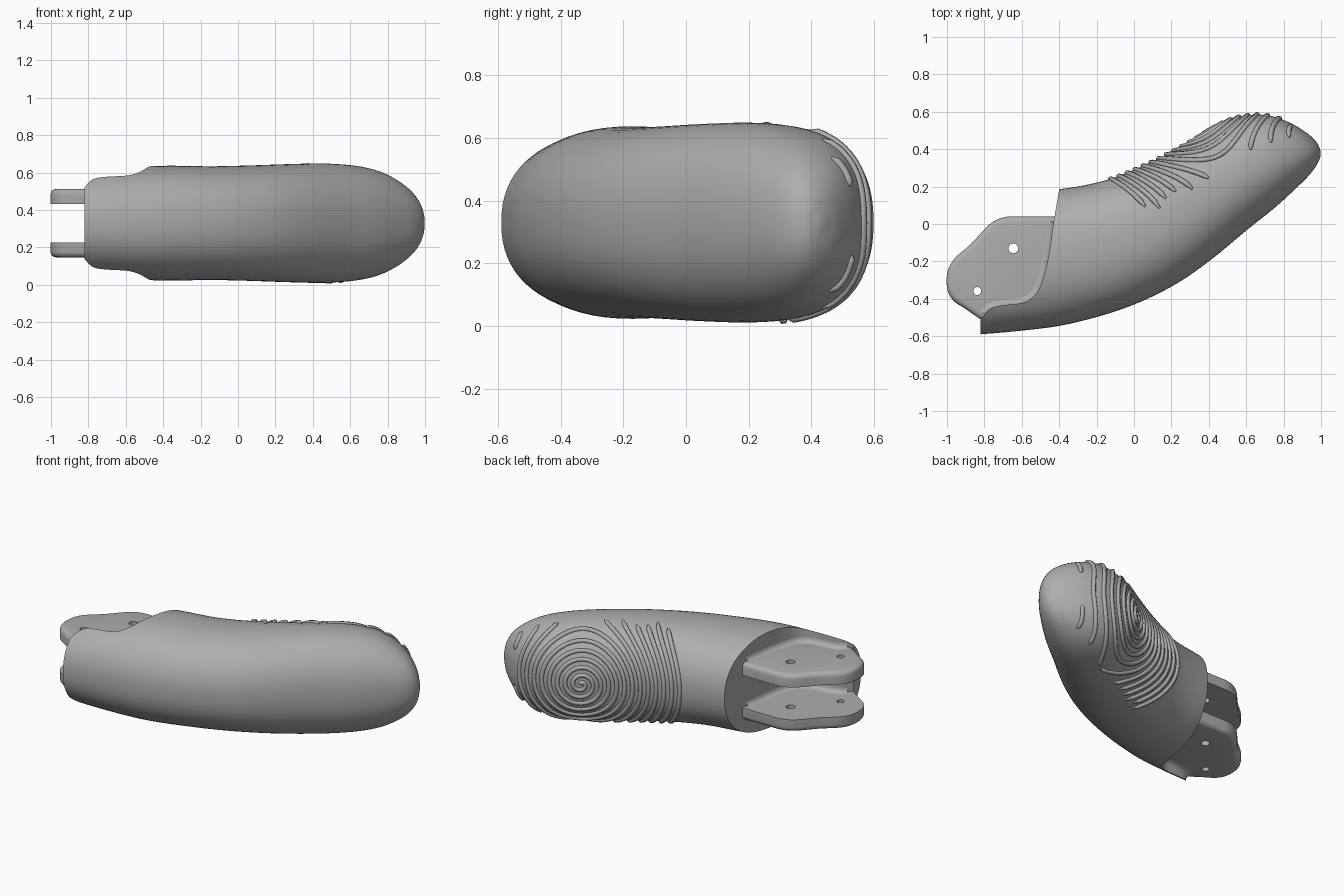
import bpy, bmesh, math
from mathutils import Vector
from mathutils.bvhtree import BVHTree

if "Cube" in bpy.data.objects:
    bpy.data.objects.remove(bpy.data.objects["Cube"])

grey = bpy.data.materials.new("matte grey")
grey.use_nodes = True
COLOUR = (0.42, 0.42, 0.42, 1)
grey.diffuse_color = COLOUR
grey.node_tree.nodes["Principled BSDF"].inputs["Base Color"].default_value = COLOUR
MID = 0.33  # height of the symmetry plane


def smooth_path(points, steps):
    """Catmull-Rom interpolation of tuples of any length."""
    pts = [Vector(p) for p in points]
    pts = [2 * pts[0] - pts[1]] + pts + [2 * pts[-1] - pts[-2]]
    out = []
    for a, b, c, d in zip(pts, pts[1:], pts[2:], pts[3:]):
        for i in range(steps):
            t = i / steps
            out.append(0.5 * (2 * b + (c - a) * t + (2 * a - 5 * b + 4 * c - d) * t * t
                              + (3 * b - a - 3 * c + d) * t ** 3))
    return out + [pts[-2]]


def add_object(name, bm):
    bmesh.ops.recalc_face_normals(bm, faces=bm.faces)
    mesh = bpy.data.meshes.new(name)
    bm.to_mesh(mesh)
    obj = bpy.data.objects.new(name, mesh)
    bpy.context.collection.objects.link(obj)
    mesh.materials.append(grey)
    return obj


def activate(obj):
    bpy.ops.object.select_all(action='DESELECT')
    obj.select_set(True)
    bpy.context.view_layer.objects.active = obj


def shade(obj):
    activate(obj)
    bpy.ops.object.shade_smooth_by_angle(angle=math.radians(35))


def prism(outline, low, high):
    bm = bmesh.new()
    base = bm.faces.new([bm.verts.new((p[0], p[1], low)) for p in outline])
    top = bmesh.ops.extrude_face_region(bm, geom=[base])["geom"]
    verts = [v for v in top if isinstance(v, bmesh.types.BMVert)]
    bmesh.ops.translate(bm, verts=verts, vec=(0, 0, high - low))
    return bm


def cut(obj, cutter):
    mod = obj.modifiers.new("cut", 'BOOLEAN')
    mod.operation = 'DIFFERENCE'
    mod.solver = 'EXACT'
    mod.object = cutter
    activate(obj)
    bpy.ops.object.modifier_apply(modifier=mod.name)
    bpy.data.objects.remove(cutter)


# Fingertip body: front x, front y, back x, back y, half height
stations = [
    (-0.86, -0.593, -0.78, 0.13, 0.285), (-0.6, -0.57, -0.55, 0.16, 0.3),
    (-0.35, -0.535, -0.4, 0.185, 0.307), (-0.05, -0.45, -0.25, 0.21, 0.304),
    (0.2, -0.335, -0.1, 0.25, 0.308), (0.4, -0.2, 0.1, 0.335, 0.315),
    (0.6, -0.035, 0.3, 0.44, 0.319), (0.75, 0.085, 0.47, 0.54, 0.308),
    (0.86, 0.185, 0.6, 0.58, 0.28), (0.94, 0.265, 0.72, 0.58, 0.228),
    (0.985, 0.33, 0.83, 0.543, 0.165), (0.998, 0.38, 0.92, 0.49, 0.09),
    (0.985, 0.425, 0.97, 0.445, 0.015)]
SIDES = 72


def power(value):
    return math.copysign(abs(value) ** (2 / 2.25), value)


bm = bmesh.new()
rings = []
for fx, fy, bx, by, half in smooth_path(stations, 6):
    front, back = Vector((fx, fy, MID)), Vector((bx, by, MID))
    ring = []
    for i in range(SIDES):
        a = math.tau * i / SIDES
        p = (front + back) / 2 + (back - front) / 2 * power(math.cos(a))
        ring.append(bm.verts.new(p + Vector((0, 0, half * power(math.sin(a))))))
    rings.append(ring)
for r, s in zip(rings, rings[1:]):
    for i in range(SIDES):
        j = (i + 1) % SIDES
        bm.faces.new((r[i], r[j], s[j], s[i]))
bm.faces.new(rings[0])
bm.faces.new(rings[-1])
body = add_object("fingertip_body", bm)
surface = BVHTree.FromBMesh(bm)

# Slanted end face and curved front lip
rim = smooth_path([(-0.43, 0.01), (-0.455, -0.16), (-0.485, -0.29), (-0.525, -0.375),
                   (-0.59, -0.42), (-0.7, -0.435), (-0.77, -0.455), (-0.82, -0.515)], 6)
outline = [(-1.3, 0.6), (-0.332, 0.6), (-0.4, 0.185)] + rim + [(-0.82, -0.9), (-1.3, -0.9)]
cut(body, add_object("end_cutter", prism(outline, -0.2, 0.9)))
shade(body)

# Two hinge plates, rounded on their outer edges and drilled for pins
tab = smooth_path([(-0.6, 0.04), (-0.69, 0.037), (-0.77, 0.0), (-0.87, -0.105),
                   (-0.96, -0.185), (-0.998, -0.26), (-0.998, -0.35), (-0.965, -0.41),
                   (-0.9, -0.455), (-0.82, -0.51)], 5)
tab = [(-0.3, 0.04)] + tab + [(-0.6, -0.5), (-0.35, -0.4)]
INNER, OUTER = 0.103, 0.183
for name, side in (("upper", 1), ("lower", -1)):
    bm = prism(tab, MID + side * INNER, MID + side * OUTER)
    bm.normal_update()
    edges = [e for e in bm.edges
             if all(abs(v.co.z - MID - side * OUTER) < 0.001 for v in e.verts)]
    bmesh.ops.bevel(bm, geom=edges, offset=0.03, segments=4, profile=0.5, affect='EDGES')
    plate = add_object(name + "_hinge_plate", bm)
    for x, y, radius in ((-0.645, -0.13, 0.026), (-0.838, -0.358, 0.021)):
        hole = [(x + radius * math.cos(math.tau * i / 24),
                 y + radius * math.sin(math.tau * i / 24)) for i in range(24)]
        cut(plate, add_object("pin_cutter", prism(hole, -0.2, 0.9)))
    shade(plate)

    # Concave fillets where the plate meets the body
    for label, level, up in (("outer", OUTER, 1), ("inner", INNER, -1)):
        bm = bmesh.new()
        rows = []
        for k in range(len(rim) - 3):
            t = (rim[k + 1] - rim[max(k - 1, 0)]).normalized()
            out = Vector((t.y, -t.x))
            row = []
            for i in range(6):
                a = math.pi / 2 * i / 5
                p = rim[k] + out * 0.03 * (1 - math.sin(a))
                z = level + up * 0.03 * (1 - math.cos(a))
                row.append(bm.verts.new((p.x, p.y, MID + side * z)))
            rows.append(row)
        for r, s in zip(rows, rows[1:]):
            for i in range(5):
                bm.faces.new((r[i], r[i + 1], s[i + 1], s[i]))
        fillet = add_object(name + "_" + label + "_fillet", bm)
        # Face the strip away from the body
        n = fillet.data.polygons[0].normal
        if n.z * side * up < 0:
            fillet.data.flip_normals()
        shade(fillet)

# Spiral grip ridge projected onto the back of the tip
curve = bpy.data.curves.new("grip_ridges", 'CURVE')
curve.dimensions = '3D'
curve.bevel_depth = 0.014
curve.bevel_resolution = 1
curve.use_fill_caps = True
normal = Vector((-0.5, 0.866, 0))
along = Vector((0.866, 0.5, 0))
centre = Vector((0.39, 0.5, MID))
PITCH = 0.046
runs, run, angle = [], [], 0.6
while PITCH * angle / math.tau < 0.64:
    radius = PITCH * angle / math.tau
    u, w = radius * math.cos(angle), radius * math.sin(angle)
    hit, face_normal, _, _ = surface.ray_cast(
        centre + along * u + Vector((0, 0, w)) + normal, -normal)
    if hit and u < 0.4 and hit.x + hit.y > 0.1 and abs(face_normal.dot(normal)) > 0.13:
        run.append(hit)
    else:
        runs.append(run)
        run = []
    angle += min(0.3, 0.014 / radius)
runs.append(run)
for run in runs:
    if len(run) > 3:
        spline = curve.splines.new('POLY')
        spline.points.add(len(run) - 1)
        for point, co in zip(spline.points, run):
            point.co = (*co, 1)
        spline.points[0].radius = spline.points[-1].radius = 0.4
        spline.use_smooth = True
curve.materials.append(grey)
ridges = bpy.data.objects.new("grip_ridges", curve)
bpy.context.collection.objects.link(ridges)
